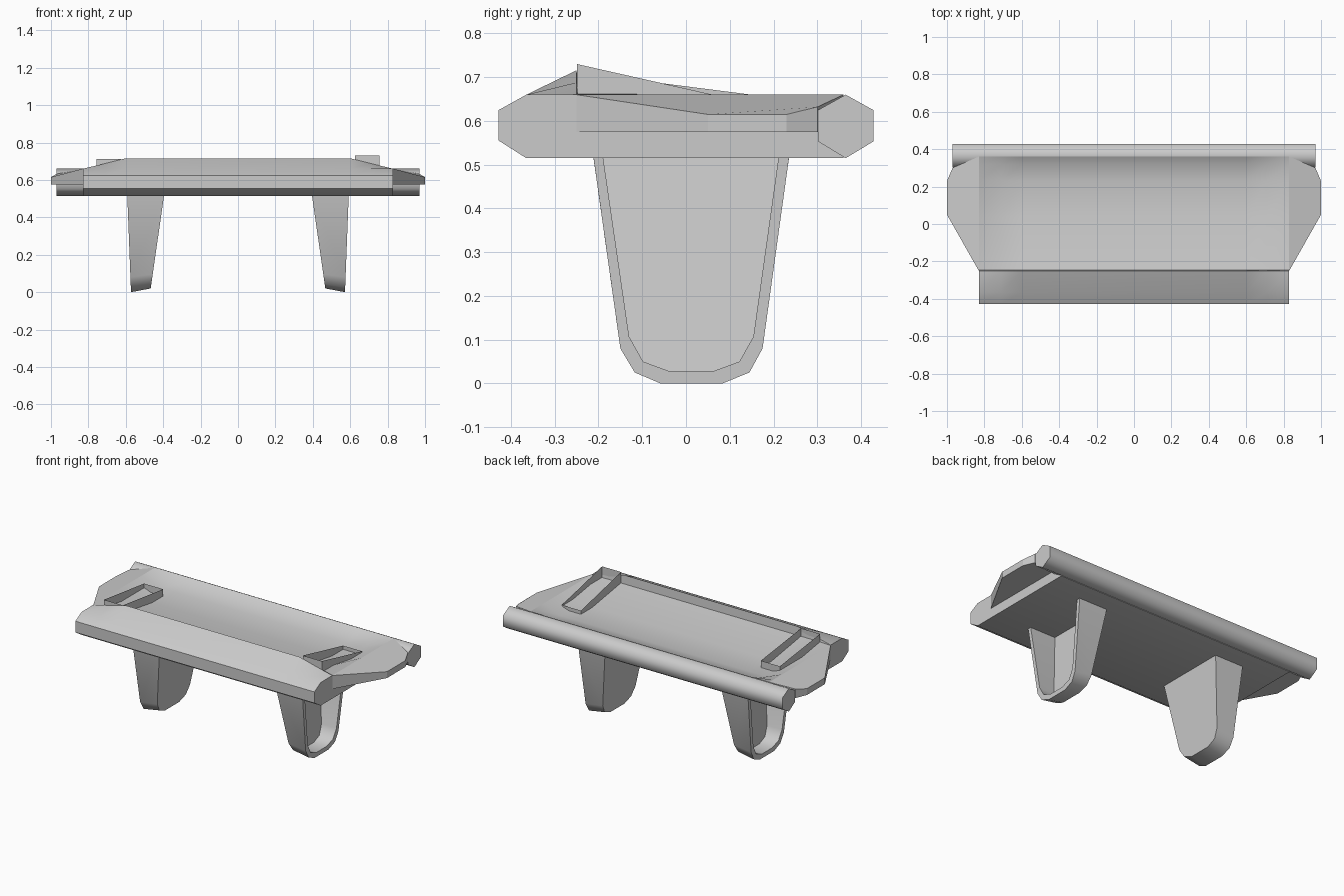
import bpy, bmesh, math

if "Cube" in bpy.data.objects:
    bpy.data.objects.remove(bpy.data.objects["Cube"])


def make(name, verts, faces, smooth=None):
    me = bpy.data.meshes.new(name)
    me.from_pydata(verts, [], faces)
    bm = bmesh.new()
    bm.from_mesh(me)
    bmesh.ops.recalc_face_normals(bm, faces=bm.faces)
    bm.to_mesh(me)
    bm.free()
    if smooth:
        me.shade_smooth()
        me.set_sharp_from_angle(angle=math.radians(smooth))
    ob = bpy.data.objects.new(name, me)
    bpy.context.collection.objects.link(ob)
    return ob


def loft(name, loops, smooth=None):
    """Join closed loops of equal length and cap both ends."""
    n = len(loops[0])
    verts = [v for lp in loops for v in lp]
    faces = [list(range(n)), [len(verts) - n + i for i in range(n)]]
    for k in range(len(loops) - 1):
        for i in range(n):
            j = (i + 1) % n
            faces.append([k * n + i, k * n + j, (k + 1) * n + j, (k + 1) * n + i])
    return make(name, verts, faces, smooth)


# Board: rounded front, raised front ridge, shallow dish, flat at the ends
mid = [(-.365, .515), (-.428, .555), (-.428, .625), (-.365, .66),
       (-.25, .716), (-.247, .662), (.04, .617), (.23, .617), (.32, .637),
       (.36, .66), (.36, .515)]
near = [(y, .688 if z > .7 else z) for y, z in mid]
end = [(y, .66 if z > .6 and y > -.3 else z) for y, z in mid]
loft("board", [[(x, y, z) for y, z in p] for x, p in
               ((-.83, end), (-.71, near), (-.6, mid),
                (.6, mid), (.71, near), (.83, end))], 40)

# Back bar: six-sided rod
hexa = [(.302, .625), (.302, .553), (.365, .515), (.428, .553), (.428, .625), (.365, .66)]
loft("back_bar", [[(x, y, z) for y, z in hexa] for x in (-.97, .97)], 65)

# Side wings and legs, mirrored left and right
wing = [(.83, -.25, .66), (1, .05, .615), (1, .23, .615), (.97, .30, .632), (.83, .36, .66)]
outer = [(-.212, .52), (-.15, .08), (-.117, .025), (-.058, 0),
         (.083, 0), (.145, .025), (.175, .08), (.236, .52)]
inner = [(-.19, .52), (-.13, .107), (-.098, .05), (-.038, .028),
         (.062, .028), (.122, .05), (.154, .107), (.212, .52)]


def x_out(z):
    return .572 + .02 * z / .52


def x_in(z):
    return .467 - .072 * z / .52


for side, s in (("left", -1), ("right", 1)):
    loft(side + "_wing", [[(s * x, y, z) for x, y, z in wing],
                          [(s * x, y, .575) for x, y, z in wing]])
    # Leg: tapered cup, closed on the inside face and open outward
    back = [(s * x_in(z), y, z * .96 + .02) for y, z in outer]
    rim = [(s * x_out(z), y, z) for y, z in outer]
    lip = [(s * x_out(z), y, z) for y, z in inner]
    floor = [(s * (x_in(z) + .02), y, z) for y, z in inner]
    loft(side + "_leg", [back, rim, lip, floor], 50)

# Open trays on the top: paper-thin sloping walls
for side, s, front_z, back_z in (("left", -1, .711, .66), ("right", 1, .73, .64)):
    ring = [(.625, -.249, front_z), (.757, -.249, front_z),
            (.757, .15, back_z), (.625, .15, back_z)]
    verts = [(s * x, y, z) for x, y, z in ring] + [(s * x, y, .61) for x, y, z in ring]
    make(side + "_tray_walls", verts,
         [[i, (i + 1) % 4, (i + 1) % 4 + 4, i + 4] for i in range(4)])
